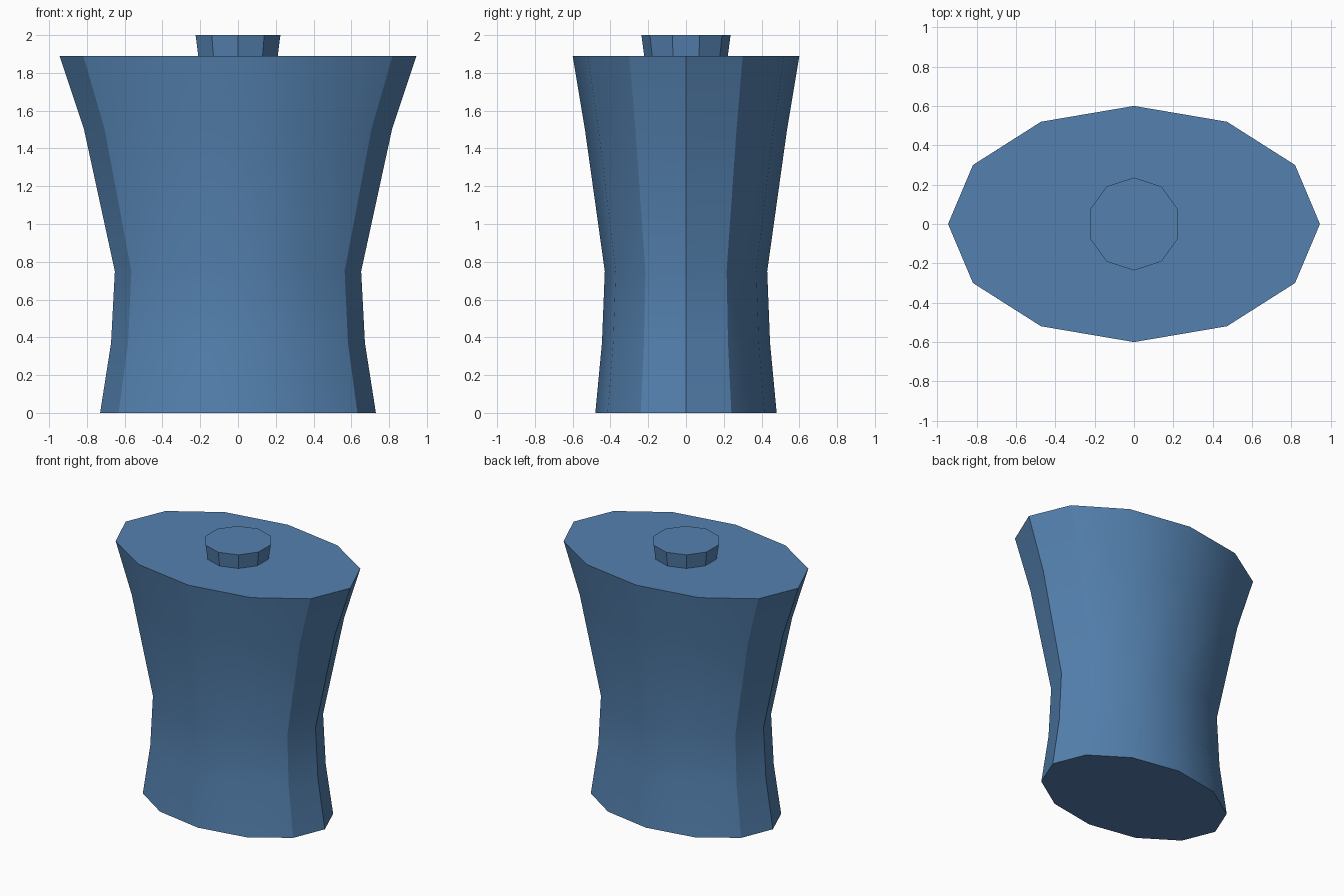
import bpy
import bmesh
from math import cos, sin, pi, radians

cube = bpy.data.objects.get("Cube")
if cube:
    bpy.data.objects.remove(cube, do_unlink=True)

# Single flat colour
blue = bpy.data.materials.new("steel_blue")
blue.use_nodes = True
colour = (0.089, 0.22, 0.43, 1.0)
blue.diffuse_color = colour
blue.node_tree.nodes["Principled BSDF"].inputs["Base Color"].default_value = colour


def loft(name, sides, rings, start=0.0):
    """Closed solid through elliptical rings given as (z, x radius, y radius)."""
    bm = bmesh.new()
    loops = []
    for z, rx, ry in rings:
        angles = [start + 2 * pi * i / sides for i in range(sides)]
        loops.append([bm.verts.new((rx * cos(a), ry * sin(a), z)) for a in angles])
    for low, high in zip(loops, loops[1:]):
        for i in range(sides):
            j = (i + 1) % sides
            bm.faces.new((low[i], low[j], high[j], high[i]))
    bm.faces.new(loops[0][::-1])
    bm.faces.new(loops[-1])
    mesh = bpy.data.meshes.new(name)
    bm.to_mesh(mesh)
    bm.free()
    mesh.materials.append(blue)
    obj = bpy.data.objects.new(name, mesh)
    bpy.context.collection.objects.link(obj)
    bpy.ops.object.select_all(action="DESELECT")
    obj.select_set(True)
    bpy.context.view_layer.objects.active = obj
    bpy.ops.object.shade_smooth_by_angle(angle=radians(30))
    return obj


# Waisted torso, broad at the shoulders
loft("torso", 12, [
    (0.0, 0.73, 0.48),
    (0.37, 0.672, 0.445),
    (0.75, 0.652, 0.43),
    (1.5, 0.815, 0.535),
    (1.89, 0.945, 0.6),
])

# Short flared neck stub, seated slightly into the torso
loft("neck", 10, [
    (1.85, 0.216, 0.216),
    (2.0, 0.236, 0.236),
], start=pi / 2)
